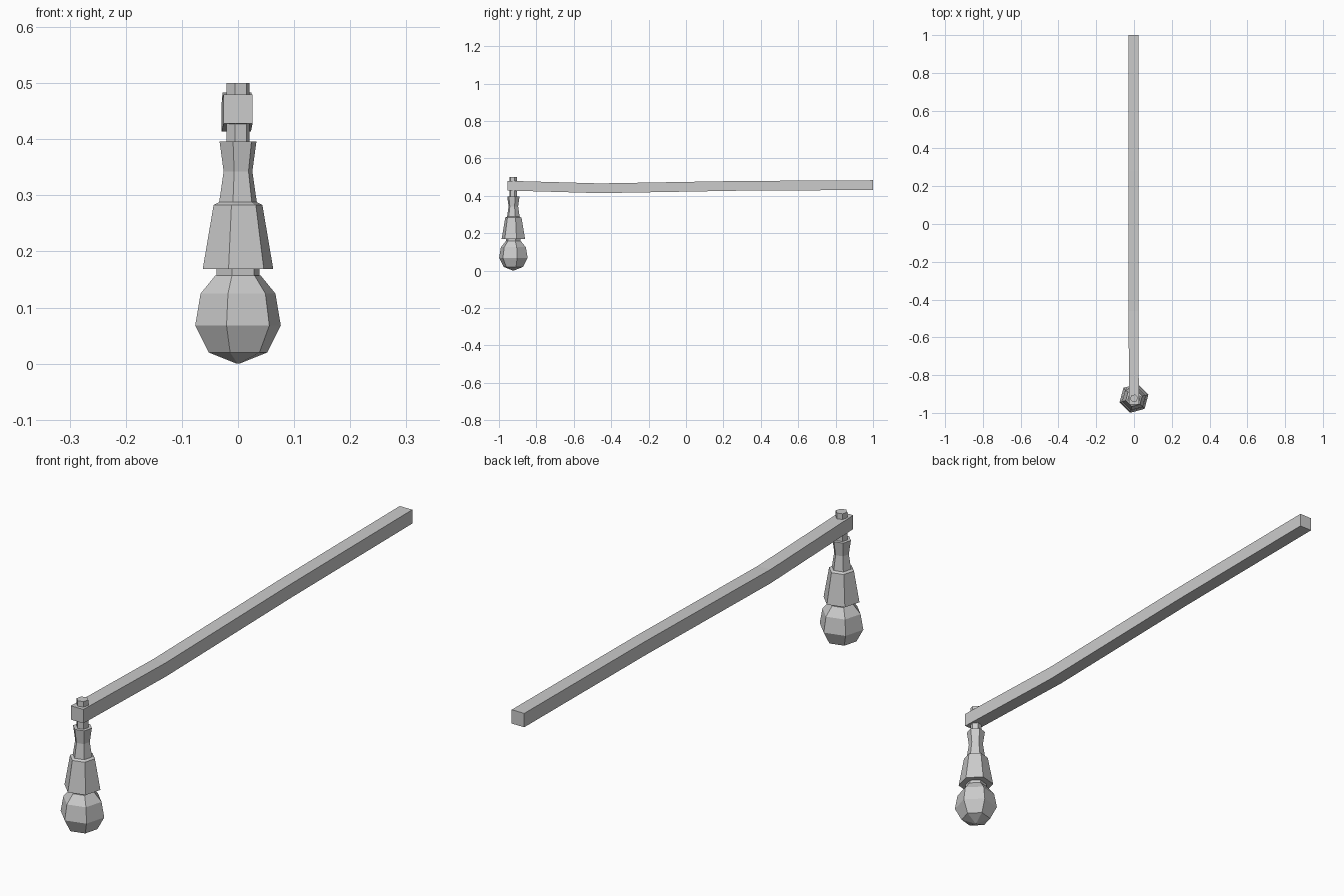
import bpy, bmesh, math

if "Cube" in bpy.data.objects:
    bpy.data.objects.remove(bpy.data.objects["Cube"])

SIDES = 6
CENTRE_Y = -0.923


def finish(name, bm):
    bmesh.ops.recalc_face_normals(bm, faces=bm.faces[:])
    mesh = bpy.data.meshes.new(name)
    bm.to_mesh(mesh)
    bm.free()
    obj = bpy.data.objects.new(name, mesh)
    bpy.context.collection.objects.link(obj)
    return obj


def loft(name, rings):
    """Skin a list of equal-length rings of points and cap both ends."""
    bm = bmesh.new()
    loops = [[bm.verts.new(p) for p in ring] for ring in rings]
    for a, b in zip(loops, loops[1:]):
        n = len(a)
        for i in range(n):
            bm.faces.new((a[i], a[(i + 1) % n], b[(i + 1) % n], b[i]))
    bm.faces.new(loops[0])
    bm.faces.new(loops[-1])
    bmesh.ops.remove_doubles(bm, verts=bm.verts[:], dist=0.0002)
    return finish(name, bm)


def turned(name, profile):
    """Six-sided turned part around the pendant axis, from (radius, z) pairs."""
    angles = [math.radians(15 + 360 * i / SIDES) for i in range(SIDES)]
    return loft(name, [[(r * math.cos(a), CENTRE_Y + r * math.sin(a), z)
                        for a in angles] for r, z in profile])


# Hanging pendant: faceted bulb, flared skirt, waisted neck and stem
turned("bulb", [(0.002, 0.0), (0.054, 0.02), (0.079, 0.068), (0.069, 0.125),
                (0.042, 0.157), (0.040, 0.157), (0.040, 0.17)])
turned("skirt", [(0.065, 0.169), (0.045, 0.283), (0.035, 0.288)])
turned("neck", [(0.035, 0.286), (0.0265, 0.343), (0.034, 0.396)])
turned("stem", [(0.021, 0.394), (0.021, 0.5)])

# Long slightly bent square beam: (y, x centre, z centre)
path = [(-0.955, 0.0, 0.454), (-0.46, -0.003, 0.440),
        (0.28, -0.002, 0.453), (1.0, -0.002, 0.457)]
h = 0.026
loft("beam", [[(x + sx * h, y, z + sz * h)
               for sx, sz in ((-1, -1), (1, -1), (1, 1), (-1, 1))]
              for y, x, z in path])
